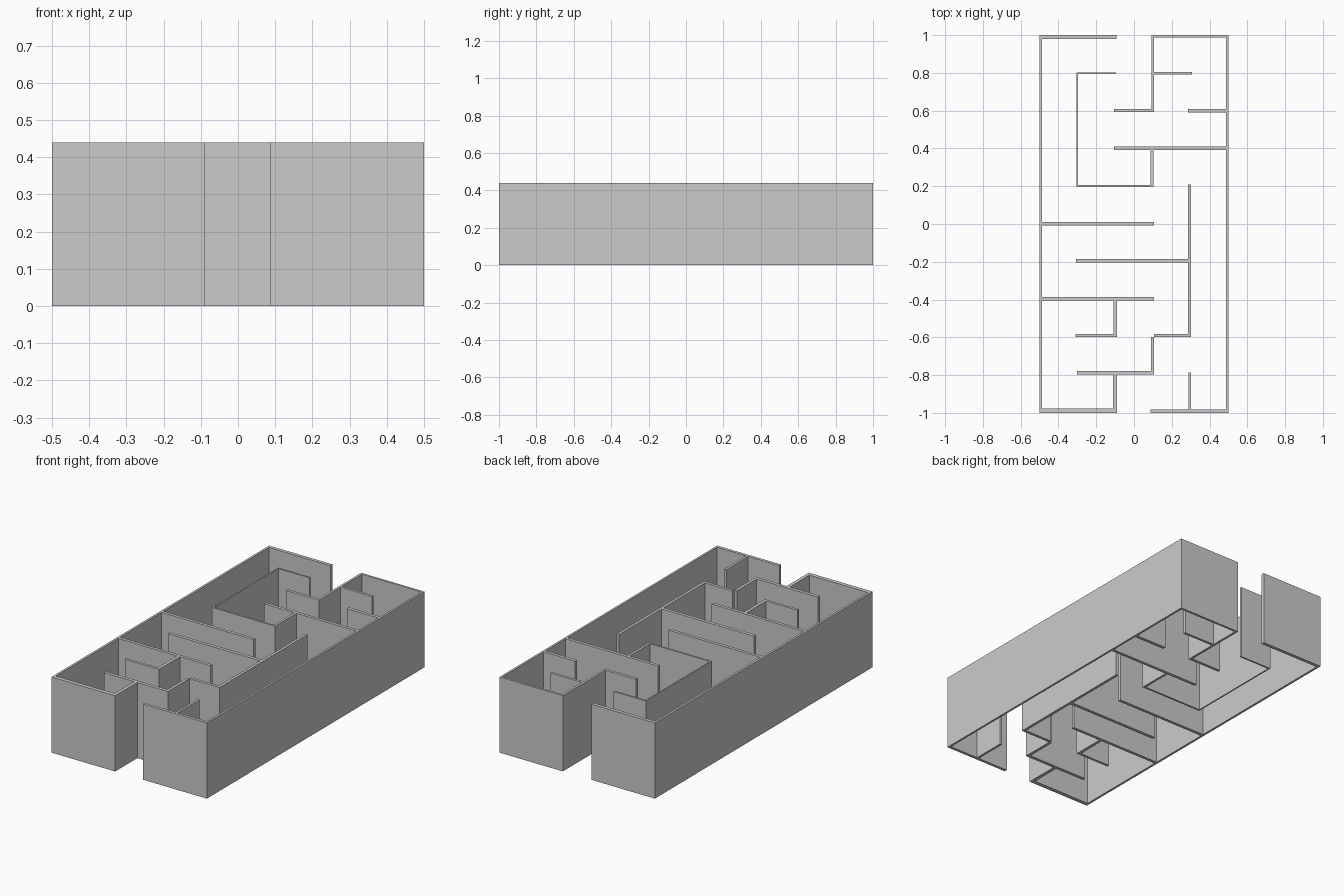
import bpy, bmesh
from mathutils import Matrix, Vector

HEIGHT = 0.44


def walls(name, rects):
    """One object of upright walls; each rect is (x0, x1, y0, y1)."""
    bm = bmesh.new()
    for x0, x1, y0, y1 in rects:
        centre = Vector(((x0 + x1) / 2, (y0 + y1) / 2, HEIGHT / 2))
        size = Matrix.Diagonal((x1 - x0, y1 - y0, HEIGHT, 1))
        bmesh.ops.create_cube(bm, size=1, matrix=Matrix.Translation(centre) @ size)
    mesh = bpy.data.meshes.new(name)
    bm.to_mesh(mesh)
    bm.free()
    obj = bpy.data.objects.new(name, mesh)
    bpy.context.collection.objects.link(obj)
    return obj


# Outer walls, with an entrance gap front and back
walls("left_outer_wall", [(-0.5, -0.487, -1, 1)])
walls("right_outer_wall", [(0.488, 0.5, -1, 1)])
walls("front_outer_wall", [(-0.487, -0.09, -1, -0.977), (0.088, 0.488, -1, -0.983)])
walls("back_outer_wall", [(-0.487, -0.092, 0.98, 1), (0.092, 0.488, 0.987, 1)])

# Zigzag partition from the front entrance towards the middle
walls("front_zigzag_wall", [
    (-0.11, -0.09, -0.977, -0.797),
    (-0.303, 0.107, -0.797, -0.778),
    (0.09, 0.107, -0.778, -0.599),
    (0.107, 0.302, -0.599, -0.582),
    (0.286, 0.302, -0.582, 0.208),
    (-0.307, 0.286, -0.204, -0.185),
])
walls("front_stub_wall", [(0.288, 0.302, -0.983, -0.785)])

# Partitions reaching in from the left side
walls("left_middle_wall", [(-0.487, 0.106, -0.008, 0.01)])
walls("left_hook_wall", [
    (-0.487, 0.106, -0.404, -0.386),
    (-0.108, -0.09, -0.582, -0.404),
    (-0.31, -0.09, -0.597, -0.582),
])

# Room partition reaching in from the right side
walls("right_room_wall", [
    (-0.107, 0.488, 0.391, 0.409),
    (0.088, 0.102, 0.206, 0.391),
    (-0.304, 0.102, 0.195, 0.206),
    (-0.304, -0.296, 0.206, 0.793),
    (-0.304, -0.096, 0.793, 0.803),
])
walls("right_stub_wall", [(0.286, 0.488, 0.591, 0.61)])

# Partition beside the back entrance
walls("back_branch_wall", [
    (0.092, 0.106, 0.61, 0.987),
    (-0.107, 0.106, 0.593, 0.61),
    (0.106, 0.308, 0.791, 0.806),
])
